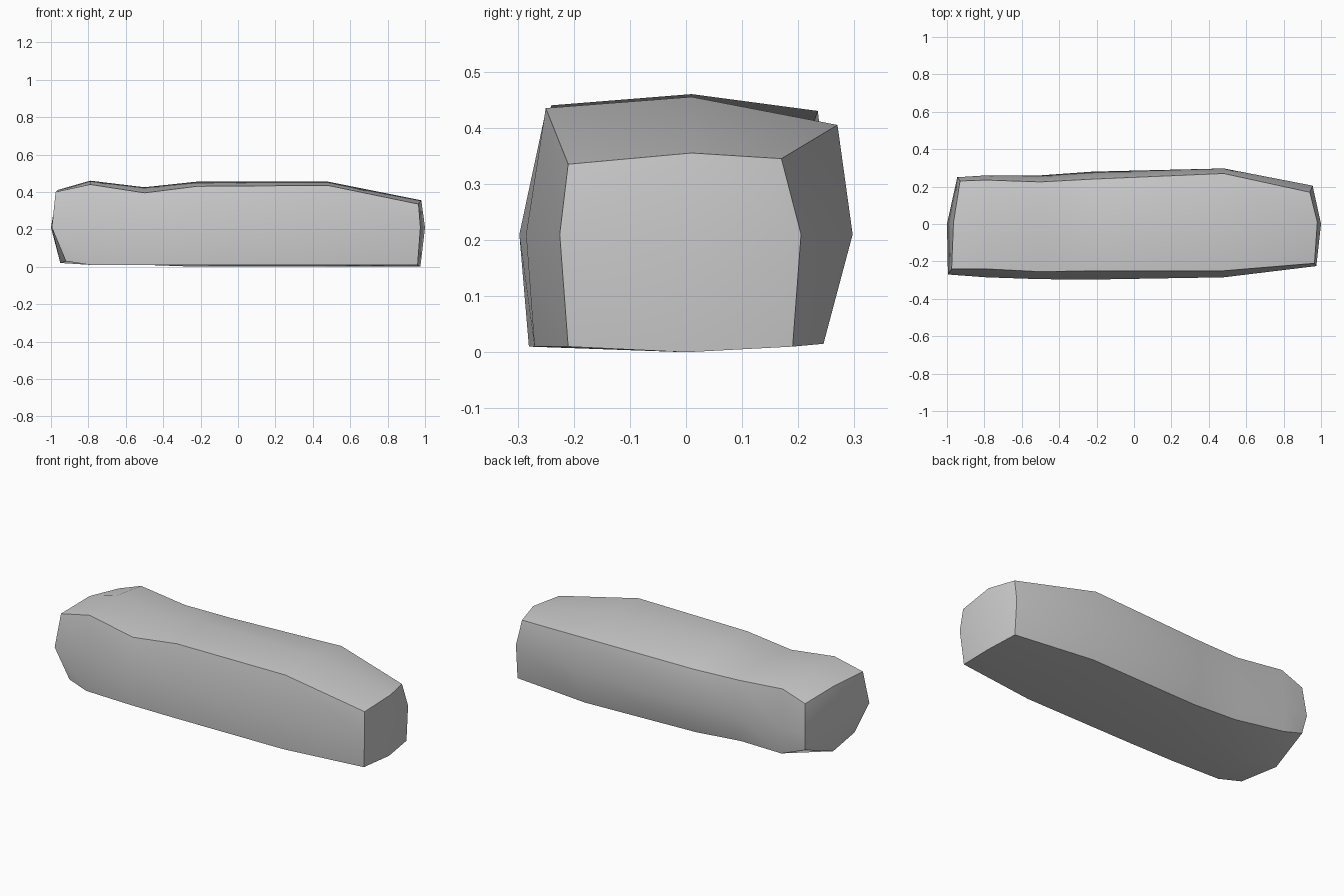
import bpy
import bmesh
import math

# Remove the default object
default_cube = bpy.data.objects.get("Cube")
if default_cube:
    bpy.data.objects.remove(default_cube, do_unlink=True)


def make_material(name, color):
    material = bpy.data.materials.new(name)
    material.use_nodes = True
    material.diffuse_color = color
    shader = material.node_tree.nodes["Principled BSDF"]
    shader.inputs["Base Color"].default_value = color
    shader.inputs["Roughness"].default_value = 0.8
    return material


# Inner stations along the length, between the two end rims
STATIONS = [-.79, -.5, -.22, .48]
MIDDLE = [.21] * 6
FLAT = [.03, .01, .01, .01, .01, .01]

# Lengthwise rails around the block: (left rim x, right rim x, depths, heights)
rails = {
    "front_bottom": (-.92, .96, [-.24, -.27, -.28, -.28, -.27, -.21], FLAT),
    "bottom": (-.95, .975, [0] * 6, [.02, .01, .01, 0, 0, 0]),
    "back_bottom": (-.93, .955, [.23, .25, .21, .22, .245, .19],
                    [.11, .06, .04, .02, .015, .01]),
    "back_middle": (-.945, .955, [.25, .26, .26, .28, .297, .205], MIDDLE),
    "back_top": (-.93, .94, [.23, .235, .225, .24, .27, .17],
                 [.38, .43, .4, .395, .405, .345]),
    "top": (-.965, .98, [.01] * 6, [.41, .46, .425, .455, .455, .355]),
    "front_top": (-.975, .965, [-.24, -.24, -.255, -.25, -.25, -.21],
                  [.4, .44, .395, .43, .435, .335]),
    "front_middle": (-.995, .975, [-.27, -.285, -.295, -.297, -.285, -.225],
                     MIDDLE),
}


def build_block(name, material):
    bm = bmesh.new()

    # Vertices along every rail
    grid = []
    for left_x, right_x, depths, heights in rails.values():
        lengths = [left_x, *STATIONS, right_x]
        grid.append([bm.verts.new(p) for p in zip(lengths, depths, heights)])
    count = len(grid)

    # Long sides joining neighbouring rails
    for index, rail in enumerate(grid):
        following = grid[(index + 1) % count]
        for k in range(len(rail) - 1):
            bm.faces.new((rail[k], rail[k + 1],
                          following[k + 1], following[k]))

    # Bulging end caps: four quads meeting at a centre point
    for end, centre_x in ((0, -1), (-1, 1)):
        rim = [rail[end] for rail in grid]
        centre = bm.verts.new((centre_x, 0, .21))
        for corner in range(0, count, 2):
            bm.faces.new((rim[corner - 1], rim[corner],
                          rim[corner + 1], centre))

    bmesh.ops.recalc_face_normals(bm, faces=bm.faces)
    mesh = bpy.data.meshes.new(name)
    bm.to_mesh(mesh)
    bm.free()
    mesh.materials.append(material)
    block = bpy.data.objects.new(name, mesh)
    bpy.context.collection.objects.link(block)
    return block


stone = build_block("stone_block", make_material("pale grey", (.6, .6, .6, 1)))

# Soft faces with crisp corner edges
bpy.ops.object.select_all(action="DESELECT")
stone.select_set(True)
bpy.context.view_layer.objects.active = stone
bpy.ops.object.shade_smooth_by_angle(angle=math.radians(48))
